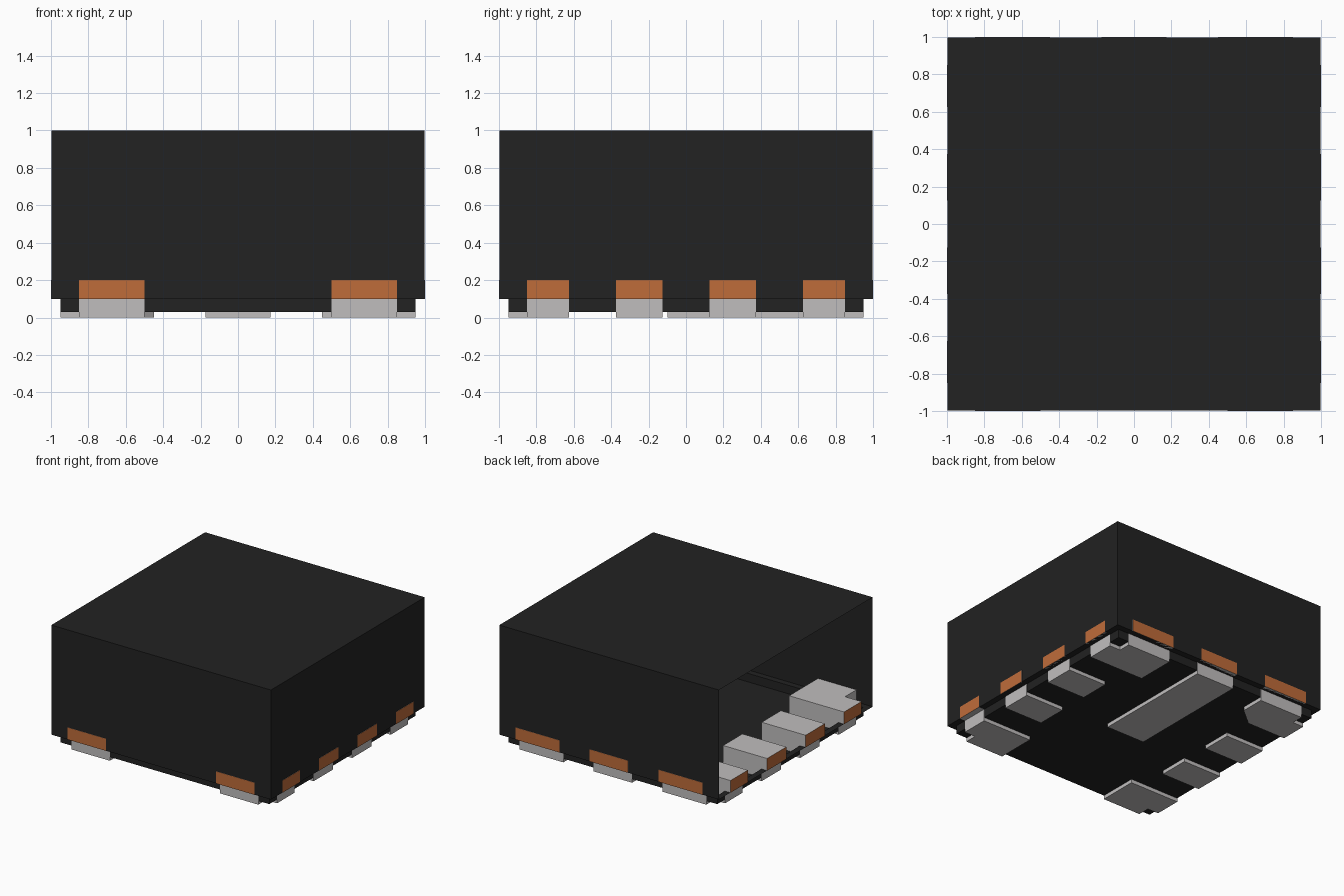
import bpy, bmesh

cube = bpy.data.objects.get("Cube")
if cube:
    bpy.data.objects.remove(cube, do_unlink=True)


def material(name, rgb):
    m = bpy.data.materials.new(name)
    m.use_nodes = True
    m.diffuse_color = (*rgb, 1)
    bsdf = next(n for n in m.node_tree.nodes if n.type == 'BSDF_PRINCIPLED')
    bsdf.inputs["Base Color"].default_value = (*rgb, 1)
    bsdf.inputs["Roughness"].default_value = 0.6
    return m


BLACK = material("black plastic", (0.016, 0.016, 0.016))
SILVER = material("tin silver", (0.53, 0.515, 0.515))
COPPER = material("bare copper", (0.52, 0.15, 0.042))


def finish(bm, name, mats):
    mesh = bpy.data.meshes.new(name)
    bm.to_mesh(mesh)
    bm.free()
    for m in mats:
        mesh.materials.append(m)
    obj = bpy.data.objects.new(name, mesh)
    bpy.context.collection.objects.link(obj)
    return obj


# Package body: thin stepped shell, open above the rim on the -x side
bm = bmesh.new()
WALL, RIM = 0.998, 0.948
rings = []
for half, z in ((RIM, 0.03), (RIM, 0.1), (WALL, 0.1), (WALL, 1.0)):
    rings.append([bm.verts.new((sx * half, sy * half, z))
                  for sx, sy in ((-1, -1), (1, -1), (1, 1), (-1, 1))])
for level, (low, high) in enumerate(zip(rings, rings[1:])):
    for i in range(4):
        if level == 2 and i == 3:
            continue  # open side
        j = (i + 1) % 4
        bm.faces.new((low[i], low[j], high[j], high[i]))
bm.faces.new(rings[0][::-1])
bm.faces.new(rings[-1])
finish(bm, "package_body", [BLACK])


def prism(bm, outline, z0, z1):
    base = bm.faces.new([bm.verts.new((x, y, z0)) for x, y in outline])
    ext = bmesh.ops.extrude_face_region(bm, geom=[base], use_keep_orig=True)
    for v in ext["geom"]:
        if isinstance(v, bmesh.types.BMVert):
            v.co.z = z1


def pad(name, outline, sx=1, sy=1):
    """Contact with a short foot and a tie bar reaching the package wall."""
    bm = bmesh.new()
    for edge, z0, z1 in ((0.95, 0.0, 0.1), (1.0, 0.1, 0.2)):
        prism(bm, [(sx * x, sy * y) for x, y in outline(edge)], z0, z1)
    bmesh.ops.recalc_face_normals(bm, faces=bm.faces)
    # Cut ends flush with the package wall are bare copper
    for f in bm.faces:
        c = f.calc_center_median()
        f.material_index = int(max(abs(c.x), abs(c.y)) > 0.99)
    finish(bm, name, [SILVER, COPPER])


def corner(inner, chamfer=False):
    def outline(e):
        start = [(inner, 0.75), (0.6, 0.625)] if chamfer else [(inner, 0.625)]
        return start + [(e, 0.625), (e, 0.85), (0.85, 0.85), (0.85, e), (inner, e)]
    return outline


def side(e):
    return [(0.6, 0.125), (e, 0.125), (e, 0.375), (0.6, 0.375)]


def centre(e):
    return [(-0.175, -0.1), (0.175, -0.1), (0.175, e), (-0.175, e)]


# Contacts: corners and side pads mirrored, one chamfered corner marks the first
for sx, lr in ((1, "left"), (-1, "right")):
    for sy, fb in ((-1, "front"), (1, "back")):
        shape = corner(0.5 if sy < 0 else 0.45, sx < 0 and sy > 0)
        pad(f"corner_pad_{fb}_{lr}", shape, sx, sy)
        pad(f"side_pad_{fb}_{lr}", side, sx, sy)
pad("centre_pad", centre)
